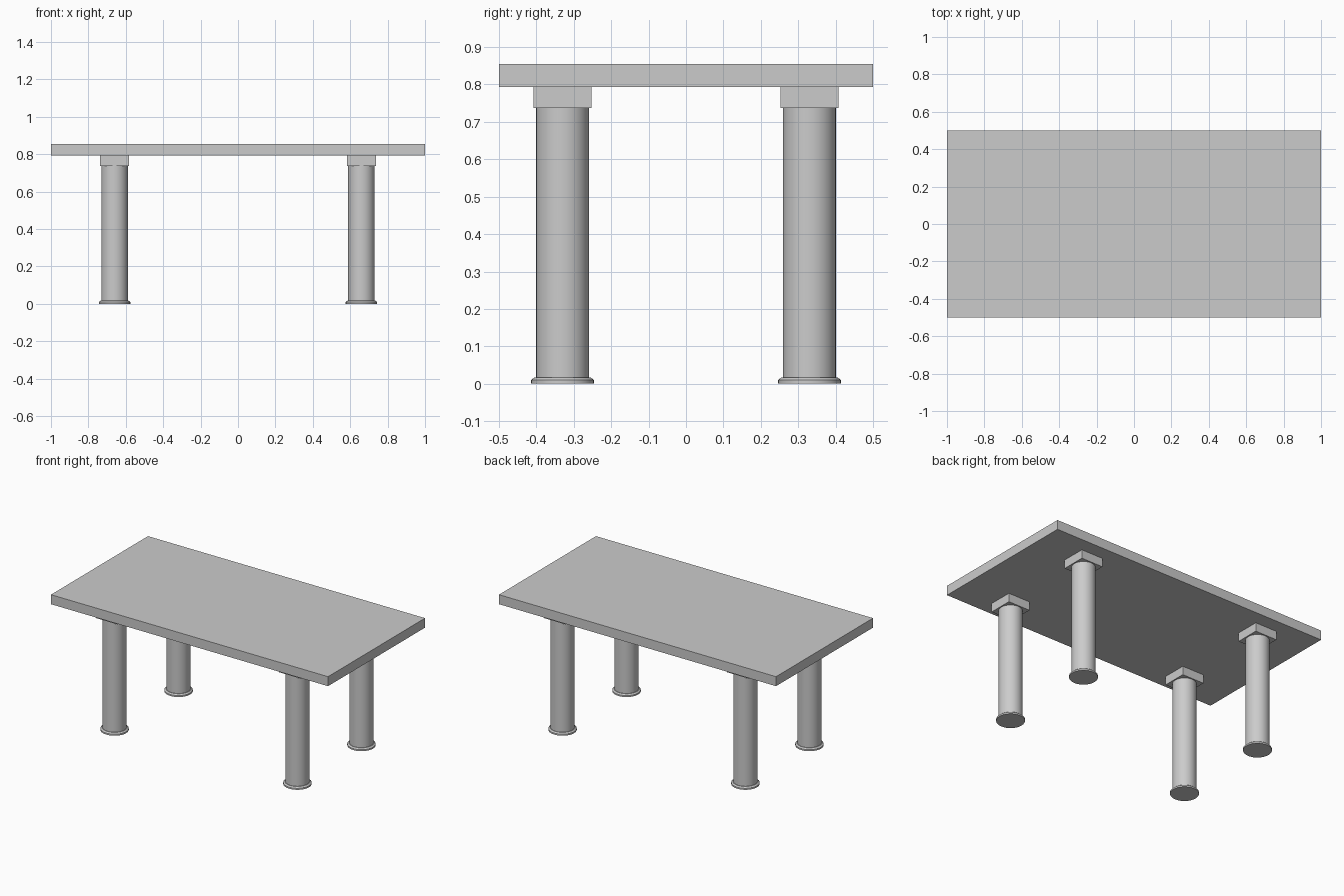
import bpy
import math

cube = bpy.data.objects.get("Cube")
if cube:
    bpy.data.objects.remove(cube, do_unlink=True)

# One plain grey for the whole table
grey = bpy.data.materials.new("plain grey")
grey.use_nodes = True
colour = (0.6, 0.6, 0.6, 1)
grey.diffuse_color = colour
grey.node_tree.nodes["Principled BSDF"].inputs["Base Color"].default_value = colour

LEG_X, LEG_Y = 0.66, 0.33
SIDES = 32


def box(name, x, y, bottom, top, width, depth):
    bpy.ops.mesh.primitive_cube_add(size=1, location=(x, y, (bottom + top) / 2))
    ob = bpy.context.object
    ob.name = name
    ob.scale = (width, depth, top - bottom)
    bpy.ops.object.transform_apply(location=False, rotation=False, scale=True)
    ob.data.materials.append(grey)
    return ob


def turned(name, x, y, profile):
    """Closed solid of revolution from (radius, height) points."""
    verts = [(r * math.cos(a), r * math.sin(a), z)
             for r, z in profile
             for a in (math.tau * i / SIDES for i in range(SIDES))]
    faces = [(k * SIDES + i, k * SIDES + (i + 1) % SIDES,
              (k + 1) * SIDES + (i + 1) % SIDES, (k + 1) * SIDES + i)
             for k in range(len(profile) - 1) for i in range(SIDES)]
    faces.append(tuple(reversed(range(SIDES))))
    faces.append(tuple(range(len(verts) - SIDES, len(verts))))
    mesh = bpy.data.meshes.new(name)
    mesh.from_pydata(verts, [], faces)
    mesh.materials.append(grey)
    ob = bpy.data.objects.new(name, mesh)
    ob.location = (x, y, 0)
    bpy.context.collection.objects.link(ob)
    bpy.ops.object.select_all(action='DESELECT')
    ob.select_set(True)
    bpy.context.view_layer.objects.active = ob
    bpy.ops.object.shade_smooth_by_angle(angle=math.radians(30))
    return ob


# Slab top
box("table_top", 0, 0, 0.793, 0.855, 2, 1)

# Four round legs with flared feet and square mounting blocks
for y, end in ((-LEG_Y, "front"), (LEG_Y, "back")):
    for x, side in ((-LEG_X, "right"), (LEG_X, "left")):
        label = f"{end}_{side}"
        box(label + "_block", x, y, 0.737, 0.793, 0.156, 0.156)
        turned(label + "_leg", x, y, [(0.071, 0.017), (0.071, 0.737)])
        turned(label + "_foot", x, y,
               [(0.084, 0), (0.084, 0.01), (0.075, 0.017)])
